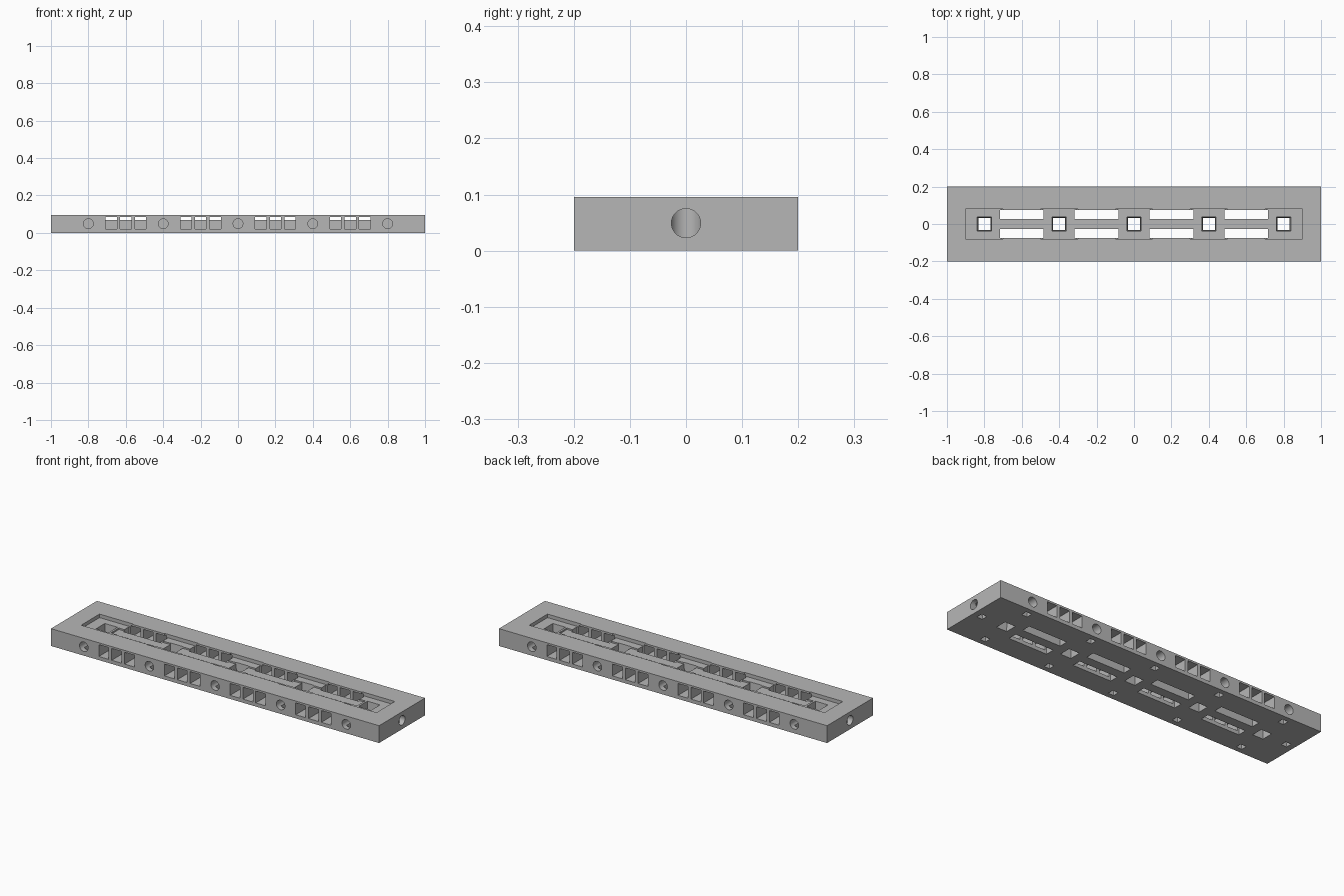
import bpy
import bmesh
from mathutils import Matrix, Vector

cube = bpy.data.objects.get("Cube")
if cube:
    bpy.data.objects.remove(cube, do_unlink=True)

L, W, H = 2.0, 0.4, 0.0955
OUT = 0.05  # how far cutters reach past the surface

grey = bpy.data.materials.new("plain grey")
grey.use_nodes = True
color = (0.47, 0.47, 0.47, 1)
grey.diffuse_color = color
grey.node_tree.nodes["Principled BSDF"].inputs["Base Color"].default_value = color


def add_box(bm, x, y, z):
    """Box from (min, max) pairs."""
    size = [b - a for a, b in (x, y, z)]
    mid = Vector([(a + b) / 2 for a, b in (x, y, z)])
    bmesh.ops.create_cube(bm, size=1, matrix=Matrix.Translation(mid) @ Matrix.Diagonal((*size, 1)))


def add_square_taper(bm, x, bottom, top):
    """Square pyramid frustum through the whole thickness."""
    slope = (top - bottom) / H
    r1, r2 = bottom - slope * OUT, top + slope * OUT
    turn = Matrix.Rotation(0.7853982, 4, 'Z')
    root = 2 ** 0.5
    bmesh.ops.create_cone(bm, cap_ends=True, segments=4, radius1=r1 * root, radius2=r2 * root,
                          depth=H + 2 * OUT, matrix=Matrix.Translation((x, 0, H / 2)) @ turn)


def add_bore(bm, center, axis, radius, depth):
    rot = Vector((0, 0, 1)).rotation_difference(Vector(axis)).to_matrix().to_4x4()
    bmesh.ops.create_cone(bm, cap_ends=True, segments=32, radius1=radius, radius2=radius,
                          depth=depth, matrix=Matrix.Translation(center) @ rot)


def make_object(name, bm):
    bmesh.ops.recalc_face_normals(bm, faces=bm.faces[:])
    mesh = bpy.data.meshes.new(name)
    bm.to_mesh(mesh)
    bm.free()
    mesh.materials.append(grey)
    ob = bpy.data.objects.new(name, mesh)
    bpy.context.scene.collection.objects.link(ob)
    return ob


# Solid slab
bm = bmesh.new()
add_box(bm, (-L / 2, L / 2), (-W / 2, W / 2), (0, H))
slab = make_object("slotted_bar", bm)


def cut(bm):
    cutter = make_object("cutter", bm)
    cutter.hide_render = True
    mod = slab.modifiers.new("cut", 'BOOLEAN')
    mod.operation, mod.solver, mod.object = 'DIFFERENCE', 'EXACT', cutter
    bpy.context.view_layer.objects.active = slab
    bpy.ops.object.modifier_apply(modifier=mod.name)
    bpy.data.objects.remove(cutter, do_unlink=True)


stations = [-0.8, -0.4, 0, 0.4, 0.8]
bays = [-0.6, -0.2, 0.2, 0.6]

# Shallow pads around the square holes
bm = bmesh.new()
for x in stations:
    add_box(bm, (x - 0.1, x + 0.1), (-0.08, 0.08), (0.076, H + OUT))
cut(bm)

# Lowered centre rail between the pads
bm = bmesh.new()
add_box(bm, (-0.75, 0.75), (-0.035, 0.035), (0.068, H + OUT))
cut(bm)

# Tapered square holes and long slots, all the way through
bm = bmesh.new()
for x in stations:
    add_square_taper(bm, x, 0.032, 0.04)
for x in bays:
    for ya, yb in ((0.026, 0.075), (-0.075, -0.026)):
        add_box(bm, (x - 0.117, x + 0.117), (ya, yb), (-OUT, H + OUT))
cut(bm)

# Three side windows per bay, opening into the slots
bm = bmesh.new()
for x in bays:
    for k in (-1, 0, 1):
        c = x + k * 0.078
        for ya, yb in ((0.06, W / 2 + OUT), (-W / 2 - OUT, -0.06)):
            add_box(bm, (c - 0.03, c + 0.03), (ya, yb), (0.02, 0.085))
cut(bm)

# Round bores in the long sides and the ends
bm = bmesh.new()
for s in (-1, 1):
    for x in stations:
        add_bore(bm, (x, s * 0.19, 0.049), (0, s, 0), 0.026, 0.11)
    add_bore(bm, (s * 0.99, 0, 0.049), (s, 0, 0), 0.026, 0.08)
cut(bm)

# Rounded chambers where the end bores stop
bm = bmesh.new()
for s in (-1, 1):
    add_bore(bm, (s * 0.95, 0, 0.049), (0, 0, 1), 0.0275, 0.054)
cut(bm)

# Small square pockets underneath, meeting the bores
bm = bmesh.new()
spots = [(x, s * 0.155) for x in stations for s in (-1, 1)] + [(-0.95, 0), (0.95, 0)]
for x, y in spots:
    add_box(bm, (x - 0.017, x + 0.017), (y - 0.017, y + 0.017), (-OUT, 0.045))
cut(bm)

bpy.ops.object.select_all(action='DESELECT')
slab.select_set(True)
bpy.context.view_layer.objects.active = slab
bpy.ops.object.shade_smooth_by_angle(angle=0.5)
